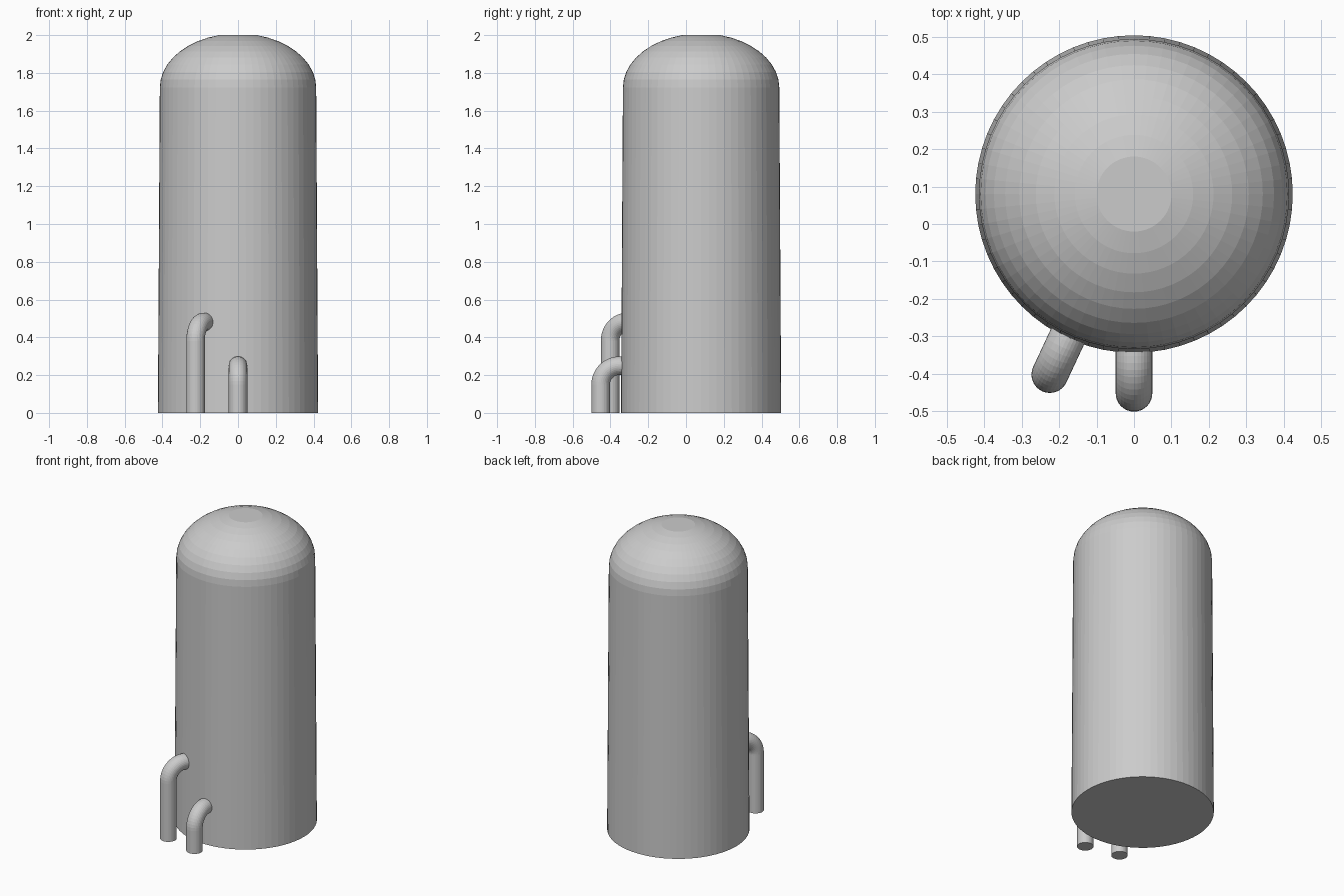
import bpy, bmesh, math
from mathutils import Vector, Matrix

if "Cube" in bpy.data.objects:
    bpy.data.objects.remove(bpy.data.objects["Cube"])

CENTRE = Vector((0, 0.08, 0))


def make_object(name, rings):
    """Bridge successive rings of points and cap both ends."""
    bm = bmesh.new()
    loops = [[bm.verts.new(p) for p in ring] for ring in rings]
    n = len(loops[0])
    for a, b in zip(loops, loops[1:]):
        for i in range(n):
            j = (i + 1) % n
            bm.faces.new((a[i], a[j], b[j], b[i]))
    bm.faces.new(loops[0][::-1])
    bm.faces.new(loops[-1])
    bmesh.ops.recalc_face_normals(bm, faces=bm.faces)
    mesh = bpy.data.meshes.new(name)
    bm.to_mesh(mesh)
    bm.free()
    obj = bpy.data.objects.new(name, mesh)
    bpy.context.collection.objects.link(obj)
    return obj


def tank():
    # slightly tapered wall, then an elliptical dome with a small flat top
    profile = [(0.424, 0.0)]
    steps = 9
    for i in range(steps + 1):
        t = math.radians(76) * i / steps
        profile.append((0.414 * math.cos(t), 1.722 + 0.2865 * math.sin(t)))
    n = 64
    rings = [[CENTRE + Vector((r * math.cos(2 * math.pi * k / n),
                               r * math.sin(2 * math.pi * k / n), z))
              for k in range(n)] for r, z in profile]
    make_object("tank_body", rings)


def pipe(name, angle, height, radius=0.049, bend=0.1, dist=0.532):
    # upright pipe that elbows inward to the tank wall
    turn = Matrix.Rotation(math.radians(angle), 3, 'Z')
    path = [(-dist, 0.0, 0.0)]
    for i in range(13):
        t = math.pi / 2 * i / 12
        path.append((-dist + bend * (1 - math.cos(t)),
                     height - bend + bend * math.sin(t), t))
    path.append((-0.40, height, math.pi / 2))
    n = 32
    rings = []
    for y, z, t in path:
        out = Vector((0, -math.cos(t), math.sin(t)))
        ring = []
        for k in range(n):
            a = 2 * math.pi * k / n
            p = Vector((radius * math.cos(a), y, z)) + out * radius * math.sin(a)
            ring.append(CENTRE + turn @ p)
        rings.append(ring)
    make_object(name, rings)


tank()
pipe("short_pipe", 0, 0.25)
pipe("tall_pipe", -25, 0.481)
